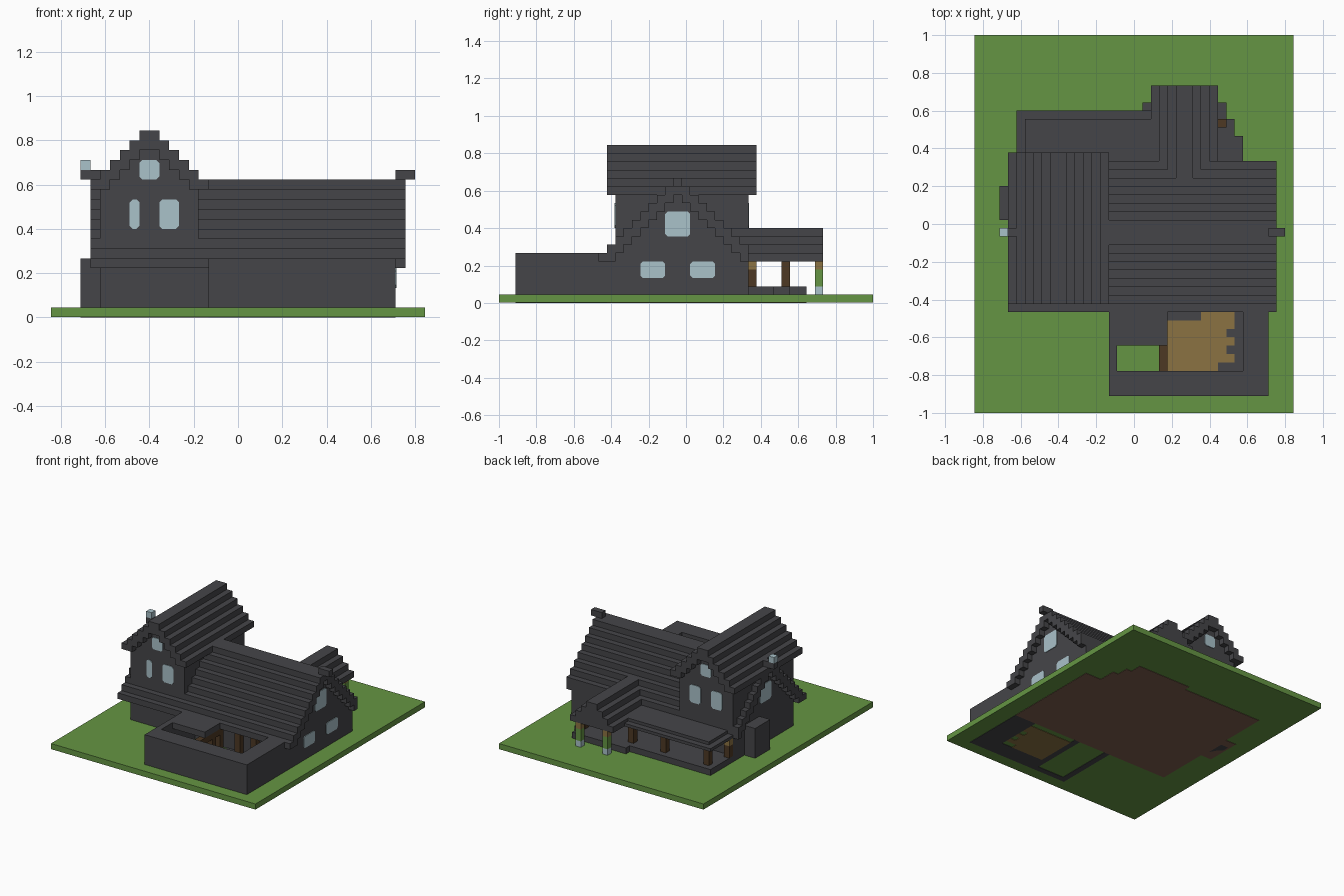
import bpy
import bmesh

cube = bpy.data.objects.get("Cube")
if cube:
    bpy.data.objects.remove(cube, do_unlink=True)

V = 2 / 45          # size of one building block
CX, CY = 19, 22.5   # block coordinates of the centre


def material(name, r, g, b):
    m = bpy.data.materials.new(name)
    m.use_nodes = True
    m.diffuse_color = (r, g, b, 1)
    m.node_tree.nodes["Principled BSDF"].inputs["Base Color"].default_value = (r, g, b, 1)
    return m


DARK = material("dark_stone", 0.06, 0.06, 0.066)
GREEN = material("grass_green", 0.13, 0.30, 0.056)
TAN = material("tan_wood", 0.26, 0.17, 0.055)
BROWN = material("dark_wood", 0.075, 0.04, 0.017)
EARTH = material("earth_brown", 0.21, 0.11, 0.076)
GLASS = material("pale_glass", 0.40, 0.54, 0.59)


def finish(name, bm, mat):
    mesh = bpy.data.meshes.new(name)
    bmesh.ops.recalc_face_normals(bm, faces=bm.faces)
    bm.to_mesh(mesh)
    bm.free()
    mesh.materials.append(mat)
    obj = bpy.data.objects.new(name, mesh)
    bpy.context.collection.objects.link(obj)
    return obj


def blocks(name, mat, boxes):
    """Boxes given as (x0, x1, y0, y1, z0, z1) in block units."""
    bm = bmesh.new()
    for x0, x1, y0, y1, z0, z1 in boxes:
        for v in bmesh.ops.create_cube(bm, size=1)["verts"]:
            v.co.x = ((x0 if v.co.x < 0 else x1) - CX) * V
            v.co.y = ((y0 if v.co.y < 0 else y1) - CY) * V
            v.co.z = (z0 if v.co.z < 0 else z1) * V
    return finish(name, bm, mat)


def window(name, axis, wall, a0, a1, z0, z1, out):
    """Thin pane with clipped corners on the wall plane facing direction out."""
    c = 0.3
    outline = [(a0 + c, z0), (a1 - c, z0), (a1, z0 + c), (a1, z1 - c),
               (a1 - c, z1), (a0 + c, z1), (a0, z1 - c), (a0, z0 + c)]
    bm = bmesh.new()
    rings = []
    for d in (-0.05, 0.1):
        w = wall + out * d
        rings.append([bm.verts.new(((w - CX) * V, (a - CY) * V, z * V) if axis == "x"
                                   else ((a - CX) * V, (w - CY) * V, z * V))
                      for a, z in outline])
    for ring in rings:
        bm.faces.new(ring)
    for i in range(len(outline)):
        j = (i + 1) % len(outline)
        bm.faces.new((rings[0][i], rings[0][j], rings[1][j], rings[1][i]))
    finish(name, bm, GLASS)


# Ground, with the floor areas showing on the underside
T = 0.06
blocks("ground", GREEN, [(0, 38, 0, 45, T, 1)])
blocks("house_floor", EARTH, [(5, 35, 13, 30, 0, T), (5, 20, 30, 36, 0, T),
                              (20, 30, 30, 37, 0, T), (30, 31, 30, 35, 0, T),
                              (31, 32, 30, 33, 0, T), (3, 5, 22, 28, 0, T)])
blocks("chimney_footing", DARK, [(3.3, 4.7, 23.5, 26.5, -0.0, T + 0.01)])
blocks("terrace_footing", DARK, [(16, 17, 2, 13, 0, T), (17, 22, 2, 3, 0, T),
                                 (22, 23, 2, 13, 0, T), (23, 35, 2, 5, 0, T),
                                 (31, 35, 5, 13, 0, T)])

# Main house walls and stepped roof
blocks("house_walls", DARK, [(5, 35, 14, 30, 1, 5)])
roof, verge = [], []
for k in range(5, 14):
    half = 1.5 + 13 - k
    y0, y1 = 21.5 - half, min(21.5 + half, 30)
    roof.append((5, 35, y0, y1, k, k + 1))
    inner = max(half - 2, 0)
    for x in (4, 35):
        verge += [(x, x + 1, y0, 21.5 - inner, k, k + 1),
                  (x, x + 1, 21.5 + inner, max(y1, 21.5 + inner + 0.5), k, k + 1)]
blocks("main_roof", DARK, roof)
blocks("main_roof_verges", DARK, verge)
blocks("ridge_ends", DARK, [(3, 5, 21, 22, 14, 15), (35, 37, 21, 22, 14, 15)])
blocks("ridge_lamp", GLASS, [(3, 4, 21, 22, 15, 16)])
blocks("side_chimney", DARK, [(3, 5, 23, 27, 1, 6)])

# Cross wing with its own stepped roof
blocks("wing_walls", DARK, [(5, 15, 14, 30, 1, 13)])
roof, verge = [], []
for k in range(13, 19):
    half = 19 - k
    inner = max(half - 2, 0)
    roof.append((10 - half, 10 + half, 14, 30, k, k + 1))
    for y in (13, 30):
        verge += [(10 - half, 10 - inner, y, y + 1, k, k + 1),
                  (10 + inner, 10 + half, y, y + 1, k, k + 1)]
blocks("wing_roof", DARK, roof)
blocks("wing_roof_verges", DARK, verge)

# Windows
for side, wall, out in (("left", 35, 1), ("right", 5, -1)):
    window(side + "_gable_window", "x", wall, 20, 23, 8, 11, out)
for n, y in enumerate((17, 23)):
    window("left_lower_window_%d" % n, "x", 35, y, y + 3, 3, 5, 1)
for side, wall, out, first in (("front", 14, -1, 8), ("back", 30, 1, 7)):
    window(side + "_attic_window", "y", wall, 9, 11, 14, 16, out)
    window(side + "_wing_window_0", "y", wall, first, 9, 9, 12, out)
    window(side + "_wing_window_1", "y", wall, 11, 13, 9, 12, out)

# Front terrace: outer walls, partly open roof, wooden divider, floor
blocks("terrace_walls", DARK, [(16, 35, 2, 3, 1, 5), (16, 17, 3, 14, 1, 5),
                               (34, 35, 3, 14, 1, 5)])
blocks("terrace_roof", DARK, [(16, 35, 2, 5, 5, 6), (16, 17, 5, 8, 5, 6),
                              (16, 23, 8, 14, 5, 6), (32, 35, 5, 14, 5, 6)])
blocks("terrace_divider", BROWN, [(22, 23, 3, 13, 4, 5)]
       + [(22, 23, y, y + 1, 1, 4) for y in (4, 7, 10, 12)])
blocks("terrace_house_posts", BROWN, [(x, x + 1, 13, 14, 1, 5) for x in (25, 28, 31)])
blocks("terrace_floor", DARK, [(23, 34, 3, 14, 1, 1.08)])
ends = (29, 31, 30, 31, 30, 31, 31)
tan = [(23, e, 5 + i, 6 + i, 0, T) for i, e in enumerate(ends)]
blocks("wood_floor_underside", TAN, tan)
blocks("wood_floor", TAN, [(27 if b[2] == 11 else 23, b[1], b[2], b[3] + 0.01, 1, 1.14)
                           for b in tan])

# Back porch: floor, flat roof, entrance gable
blocks("porch_floor", DARK, [(5, 20, 30, 36, 1, 2), (20, 30, 30, 37, 1, 2),
                             (30, 31, 30, 35, 1, 2), (31, 32, 30, 33, 1, 2)])
blocks("porch_roof", DARK, [(6, 22, 30, 35, 5, 6), (5, 6, 30, 36, 5, 5.5),
                            (6, 21, 35, 36, 5, 5.5)])
blocks("porch_gable_roof", DARK, [(25 - h, 25 + h, 24, 39, 9 - h, 10 - h)
                                  for h in range(1, 5)])
blocks("porch_posts", BROWN, [(x, x + 1, 34, 35, 2, 5) for x in (6, 14, 20, 29)]
       + [(5, 6, 30, 31, 2, 4)])
blocks("porch_bracket", TAN, [(5, 6, 30, 31, 4, 5)])

# Entrance pillars in three colours
for part, mat, z0, z1 in (("base", GLASS, 1, 2), ("shaft", GREEN, 2, 4), ("cap", TAN, 4, 5)):
    blocks("pillar_" + part, mat, [(x, x + 1, 38, 39, z0, z1) for x in (22, 27)])
